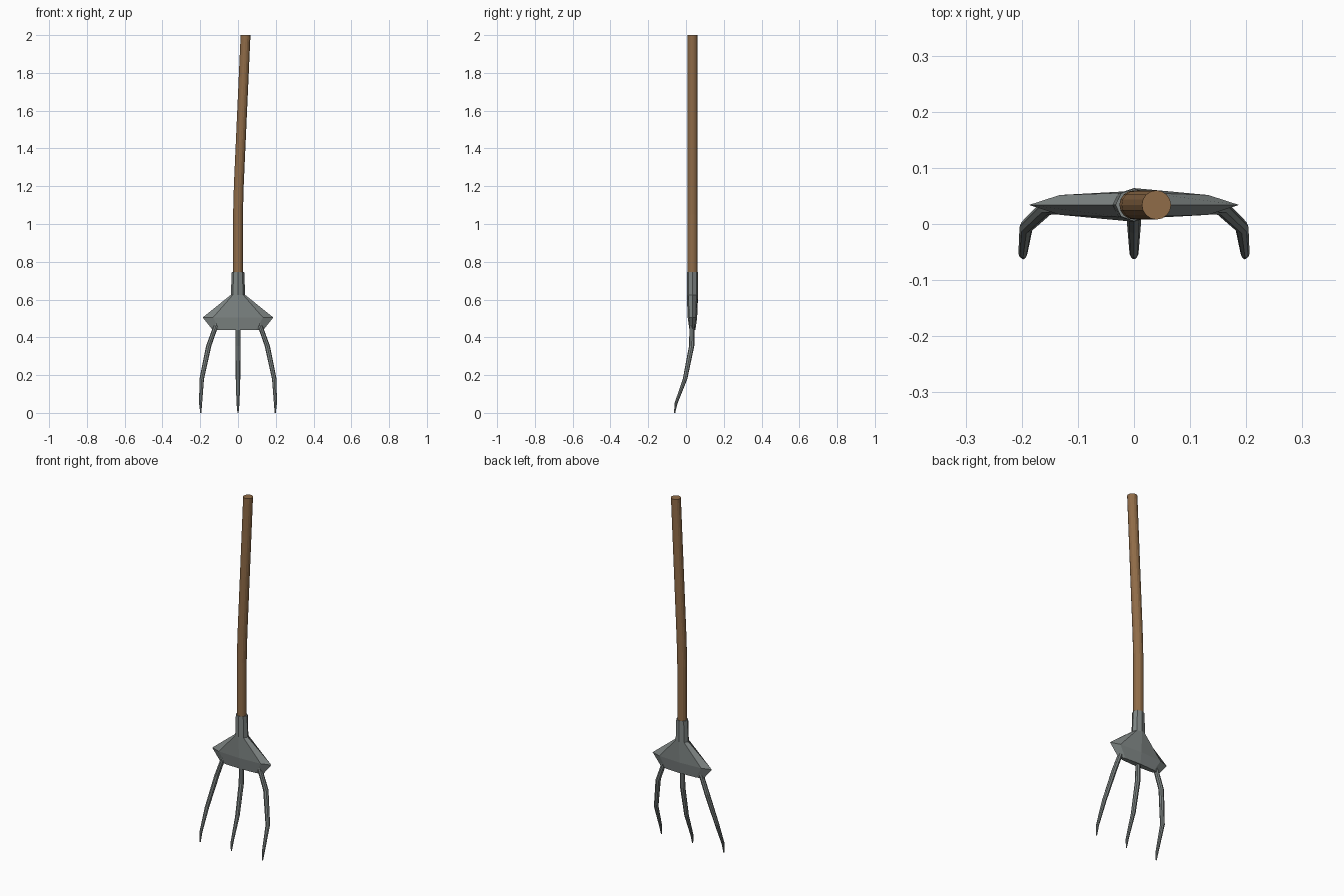
import bpy, bmesh
from math import sin, cos, tau

if "Cube" in bpy.data.objects:
    bpy.data.objects.remove(bpy.data.objects["Cube"])


def loft(name, rings, sides, material=None):
    """Closed tube through horizontal elliptical rings (x, y, z, rx, ry)."""
    bm = bmesh.new()
    loops = [[bm.verts.new((x + rx * cos(tau * i / sides),
                            y + ry * sin(tau * i / sides), z))
              for i in range(sides)] for x, y, z, rx, ry in rings]
    for a, b in zip(loops, loops[1:]):
        for i in range(sides):
            j = (i + 1) % sides
            bm.faces.new((a[i], a[j], b[j], b[i]))
    bm.faces.new(loops[0])
    bm.faces.new(loops[-1])
    bmesh.ops.recalc_face_normals(bm, faces=bm.faces)
    mesh = bpy.data.meshes.new(name)
    bm.to_mesh(mesh)
    bm.free()
    ob = bpy.data.objects.new(name, mesh)
    bpy.context.collection.objects.link(ob)
    if material:
        mesh.materials.append(material)
    return ob


wood = bpy.data.materials.new("wood")
wood.diffuse_color = (0.28, 0.15, 0.065, 1)
wood.use_nodes = True
wood.node_tree.nodes["Principled BSDF"].inputs["Base Color"].default_value = wood.diffuse_color
metal = bpy.data.materials.new("metal")
metal.diffuse_color = (0.21, 0.235, 0.23, 1)
metal.use_nodes = True
metal.node_tree.nodes["Principled BSDF"].inputs["Base Color"].default_value = metal.diffuse_color

Y = 0.034

# Wooden handle, slightly bent to the right
R = 0.026
loft("handle", [(x, Y, z, R, R) for x, z in
                ((0, 0.65), (0, 1.05), (0.004, 1.2), (0.04, 2.0))], 16, wood)

# Socket flaring into the flat fork head
loft("fork_head", [(0, Y, 0.44, 0.135, 0.016),
                   (0, Y, 0.505, 0.187, 0.025),
                   (0, Y, 0.625, 0.038, 0.030),
                   (0, Y, 0.745, 0.033, 0.029)], 8, metal)

# Three curved tines: offset from the middle, y, z, radius
path = [(0.112, 0.032, 0.475, 0.013), (0.155, 0.030, 0.355, 0.014),
        (0.192, -0.005, 0.18, 0.012), (0.198, -0.053, 0.05, 0.008),
        (0.197, -0.060, 0.0, 0.003)]
for name, side in (("left_tine", -1), ("middle_tine", 0), ("right_tine", 1)):
    loft(name, [(side * x, y, z, r, r) for x, y, z, r in path], 8, metal)
